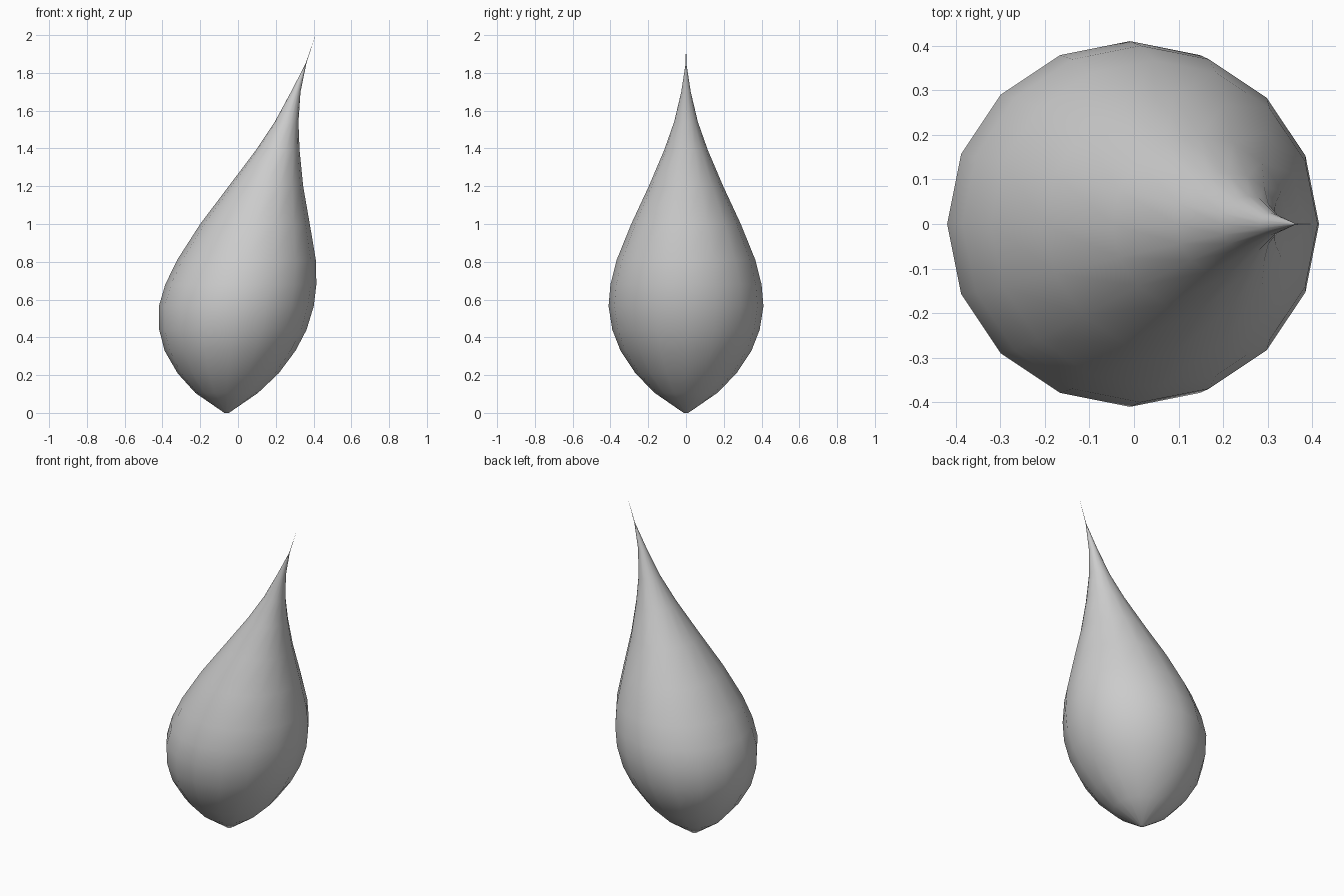
import bpy, bmesh, math

if "Cube" in bpy.data.objects:
    bpy.data.objects.remove(bpy.data.objects["Cube"])

SIDES = 16
# Leaning droplet profile: height, centre offset in x, radius
RINGS = [
    (0.0, -0.06, 0.012), (0.105, -0.06, 0.165), (0.21, -0.052, 0.268),
    (0.33, -0.042, 0.347), (0.44, -0.027, 0.39), (0.565, -0.009, 0.41),
    (0.68, 0.015, 0.40), (0.81, 0.045, 0.367), (1.0, 0.09, 0.29),
    (1.2, 0.148, 0.197), (1.39, 0.21, 0.116), (1.54, 0.257, 0.063),
    (1.7, 0.306, 0.025), (1.85, 0.36, 0.002),
]
TIP = (0.41, 0, 2.0)

bm = bmesh.new()


def add_ring(z, cx, r):
    return [bm.verts.new((cx + r * math.cos(2 * math.pi * i / SIDES),
                          r * math.sin(2 * math.pi * i / SIDES), z))
            for i in range(SIDES)]


# Droplet skin, closed by a tiny base and a hair-thin tip
loops = [add_ring(*ring) for ring in RINGS]
for low, high in zip(loops, loops[1:]):
    for i in range(SIDES):
        j = (i + 1) % SIDES
        bm.faces.new((low[i], low[j], high[j], high[i]))
bm.faces.new(loops[0][::-1])
tip = bm.verts.new(TIP)
for i in range(SIDES):
    bm.faces.new((loops[-1][i], loops[-1][(i + 1) % SIDES], tip))
for face in bm.faces:
    face.smooth = True

mesh = bpy.data.meshes.new("droplet")
bm.to_mesh(mesh)
bm.free()
droplet = bpy.data.objects.new("droplet", mesh)
bpy.context.collection.objects.link(droplet)
